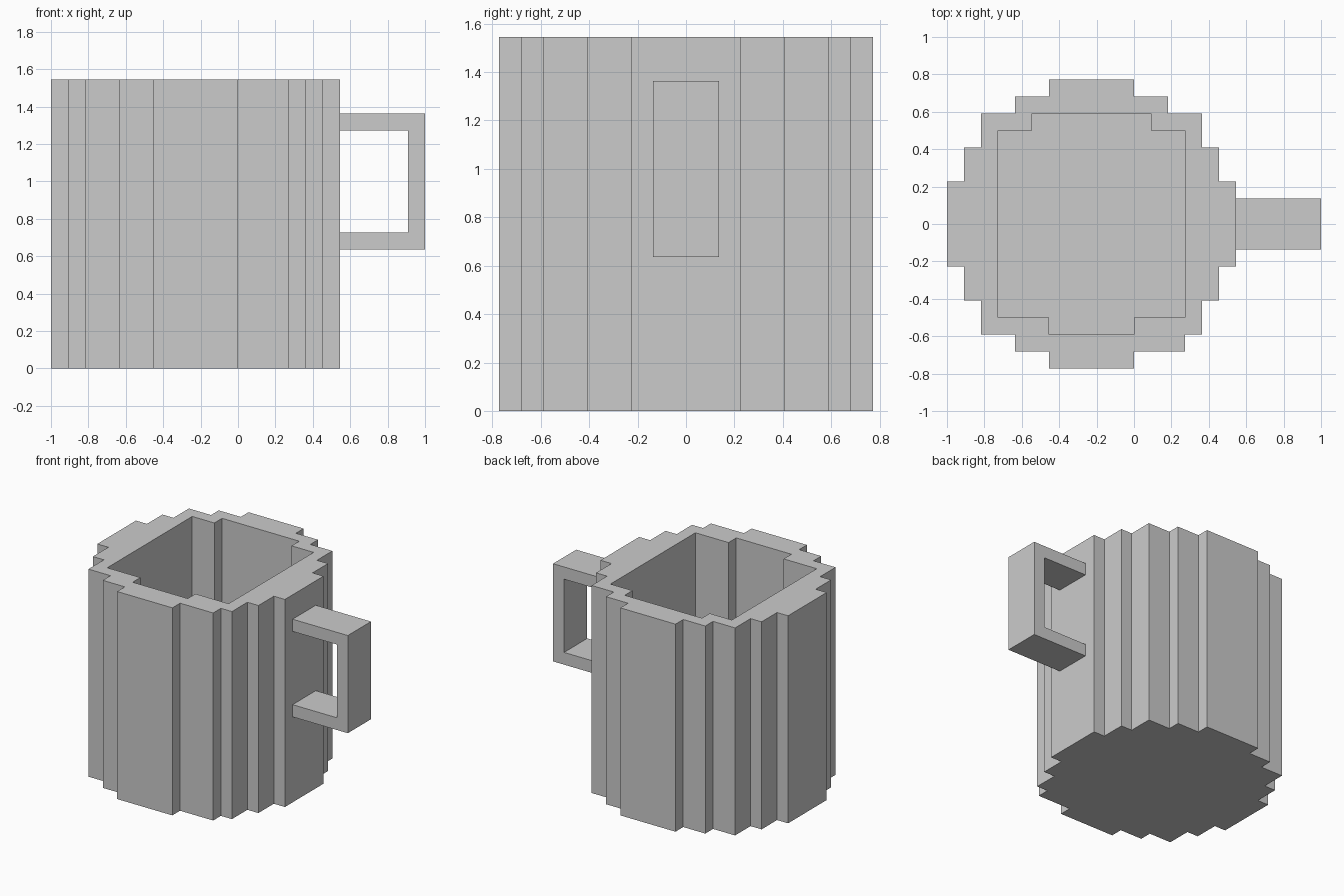
import bpy, bmesh
from mathutils import Vector

if "Cube" in bpy.data.objects:
    bpy.data.objects.remove(bpy.data.objects["Cube"])

U = 1 / 11  # one block of the stepped grid


def prism(name, pts, depth):
    """Closed prism: 3D outline (in blocks) extruded along a vector."""
    bm = bmesh.new()
    face = bm.faces.new([bm.verts.new(Vector(p) * U) for p in pts])
    ext = bmesh.ops.extrude_face_region(bm, geom=[face], use_keep_orig=True)
    verts = [v for v in ext["geom"] if isinstance(v, bmesh.types.BMVert)]
    bmesh.ops.translate(bm, verts=verts, vec=Vector(depth) * U)
    bmesh.ops.recalc_face_normals(bm, faces=bm.faces)
    me = bpy.data.meshes.new(name)
    bm.to_mesh(me)
    bm.free()
    ob = bpy.data.objects.new(name, me)
    bpy.context.collection.objects.link(ob)
    return ob


def stepped(rows, z):
    """Stepped outline from rows (y, left x, right x), listed top to bottom.
    Each row's y is its outer edge; the widest band sits between the halves."""
    left, right = [], []
    for i, (y, x0, x1) in enumerate(rows):
        # keep one corner per row plus the step to its wider neighbour
        for pts, x, k in ((left, x0, 1), (right, x1, 2)):
            if y > 0:
                if i:
                    pts.append((rows[i - 1][k], y, z))
                pts.append((x, y, z))
            else:
                pts.append((x, y, z))
                if i + 1 < len(rows):
                    pts.append((rows[i + 1][k], y, z))
    return right + left[::-1]


# Mug body
outer = [(8.5, -5, 0), (7.5, -7, 2), (6.5, -9, 4), (4.5, -10, 5), (2.5, -11, 6),
         (-2.5, -11, 6), (-4.5, -10, 5), (-6.5, -9, 4), (-7.5, -7, 3), (-8.5, -5, 0)]
body = prism("mug_body", stepped(outer, 0), (0, 0, 17))

# Hollow inside, cut with a stepped prism
inner = [(6.5, -6, 1), (5.5, -8, 3), (-5.5, -8, 3), (-6.5, -5, 0)]
cutter = prism("hollow_cutter", stepped(inner, 1), (0, 0, 18))
cutter.hide_render = True
mod = body.modifiers.new("hollow", "BOOLEAN")
mod.operation = "DIFFERENCE"
mod.solver = "EXACT"
mod.object = cutter
bpy.context.view_layer.objects.active = body
bpy.ops.object.modifier_apply(modifier=mod.name)
bpy.data.objects.remove(cutter)

# Square C-shaped handle
profile = [(6, 7), (11, 7), (11, 15), (6, 15), (6, 14), (10, 14), (10, 8), (6, 8)]
prism("handle", [(x, -1.5, z) for x, z in profile], (0, 3, 0))
